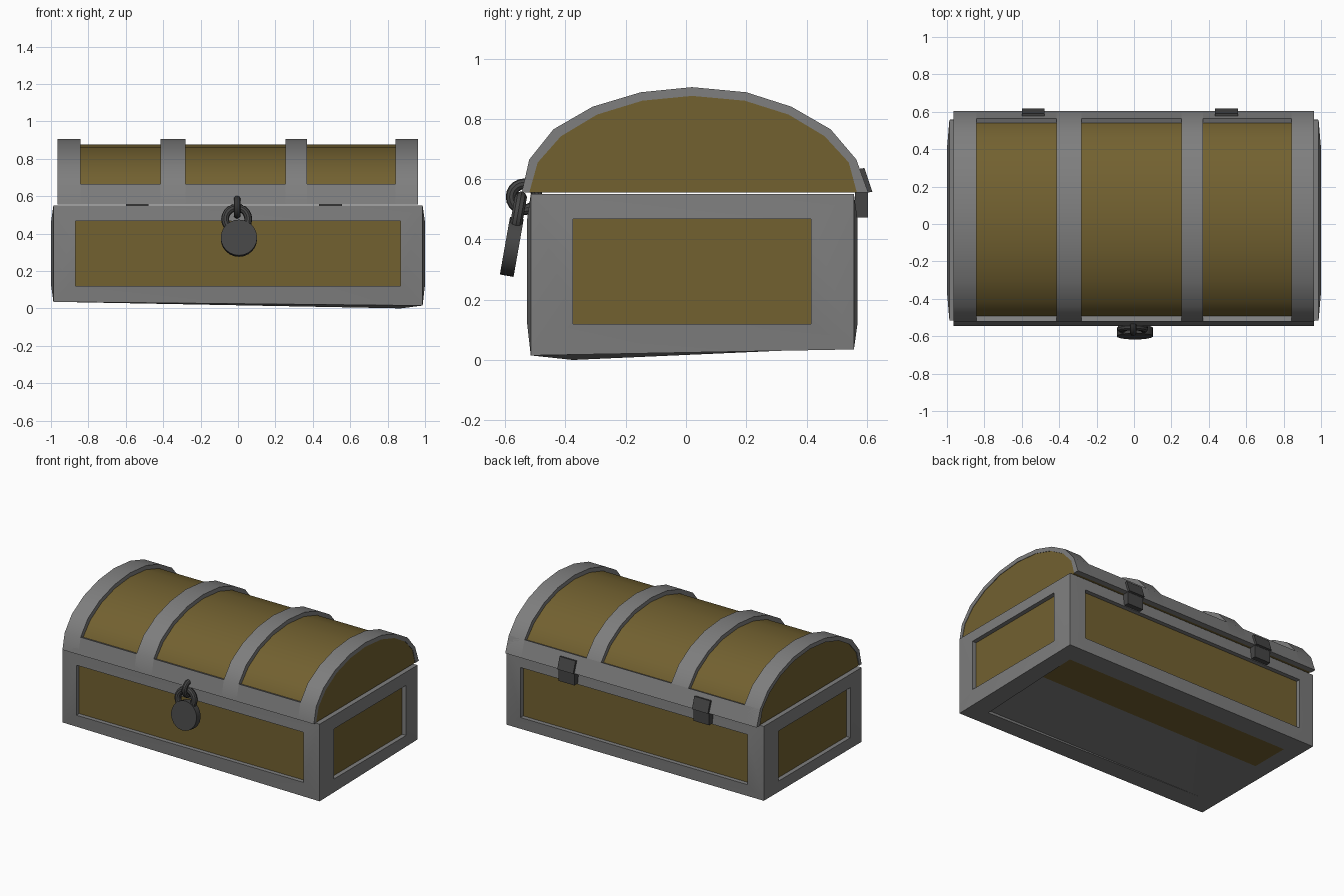
import bpy, bmesh
from math import radians

if "Cube" in bpy.data.objects:
    bpy.data.objects.remove(bpy.data.objects["Cube"])


def material(name, c):
    m = bpy.data.materials.new(name)
    m.diffuse_color = (*c, 1)
    m.use_nodes = True
    m.node_tree.nodes["Principled BSDF"].inputs["Base Color"].default_value = m.diffuse_color
    return m


GREY = material("iron", (0.21, 0.21, 0.21))
WOOD = material("wood", (0.17, 0.12, 0.03))
DARK = material("dark_iron", (0.06, 0.06, 0.06))


def finish(obj, mat):
    obj.data.materials.append(mat)
    bpy.ops.object.select_all(action='DESELECT')
    obj.select_set(True)
    bpy.context.view_layer.objects.active = obj
    bpy.ops.object.shade_smooth_by_angle(angle=radians(30))


def mesh_object(name, bm, mat):
    bmesh.ops.remove_doubles(bm, verts=bm.verts, dist=1e-5)
    bmesh.ops.recalc_face_normals(bm, faces=bm.faces)
    me = bpy.data.meshes.new(name)
    bm.to_mesh(me)
    bm.free()
    obj = bpy.data.objects.new(name, me)
    bpy.context.collection.objects.link(obj)
    finish(obj, mat)
    return obj


def face(bm, pts):
    return bm.faces.new([bm.verts.new(p) for p in pts])


def ring(bm, a, b):
    for i in range(4):
        j = (i + 1) % 4
        face(bm, (a[i], a[j], b[j], b[i]))


def extrude_x(name, profile, x0, x1, mat):
    bm = bmesh.new()
    f = face(bm, [(x0, y, z) for y, z in profile])
    r = bmesh.ops.extrude_face_region(bm, geom=[f])
    verts = [v for v in r["geom"] if isinstance(v, bmesh.types.BMVert)]
    bmesh.ops.translate(bm, verts=verts, vec=(x1 - x0, 0, 0))
    return mesh_object(name, bm, mat)


# Body: bulged frame walls with recessed wooden panels
X, YF, YB, TOP, BASE = 0.987, -0.515, 0.557, 0.55, 0.035
IX, IF, IB, Z0, Z1 = 0.87, -0.375, 0.415, 0.12, 0.467
BULGE, DEPTH = 0.012, 0.03


def low(x, y):
    return 0.015 if x > 0 and y < 0 else BASE


body = bmesh.new()
walls = [  # place(u, z, d), outer u range, inner u range
    (lambda u, z, d: (u, YF - d, z), X, -X, IX, -IX),
    (lambda u, z, d: (u, YB + d, z), X, -X, IX, -IX),
    (lambda u, z, d: (X + d, u, z), YF, YB, IF, IB),
    (lambda u, z, d: (-X - d, u, z), YF, YB, IF, IB),
]
panels = bmesh.new()
for place, a, b, c, d in walls:
    outer = []
    for u, t in ((a, 0), (b, 0), (b, 1), (a, 1)):
        p = place(u, 0, 0)
        outer.append((p[0], p[1], TOP if t else low(p[0], p[1])))
    rect = ((c, Z0), (d, Z0), (d, Z1), (c, Z1))
    inner = [place(u, z, BULGE) for u, z in rect]
    back = [place(u, z, BULGE - DEPTH) for u, z in rect]
    ring(body, outer, inner)
    ring(body, inner, back)
    face(panels, back)

# Top cap and slightly sagging underside
face(body, [(-X, YF, TOP), (X, YF, TOP), (X, YB, TOP), (-X, YB, TOP)])
corners = [(-X, YF), (X, YF), (X, YB), (-X, YB)]
inset = [(-IX, IF), (IX, IF), (IX, IB), (-IX, IB)]
rim = [(x, y, 0 if x > 0 and y < 0 else BASE) for x, y in inset]
ring(body, [(x, y, low(x, y)) for x, y in corners], rim)
floor = [(x, y, 0.018 if x > 0 and y < 0 else BASE) for x, y in inset]
face(body, [rim[1], floor[1], rim[0]])
face(body, [rim[1], floor[1], rim[2]])
mid = [(IX, 0.14, BASE), (-IX, 0.14, BASE)]
face(body, [floor[0], floor[1], mid[0]])
face(body, [floor[0], mid[0], mid[1]])
face(panels, [mid[1], mid[0], floor[2], floor[3]])
mesh_object("body_frame", body, GREY)
mesh_object("body_panels", panels, WOOD)

# Lid: wooden barrel vault with iron bands and side rails
outer = [(-0.545, .555), (-0.52, .665), (-0.44, .765), (-0.31, .84), (-0.15, .888), (0.02, .905),
         (0.2, .888), (0.35, .84), (0.48, .765), (0.565, .665), (0.605, .555)]
inner = [(-0.52, .555), (-0.492, .655), (-0.415, .742), (-0.295, .814), (-0.145, .86), (0.02, .876),
         (0.195, .86), (0.34, .814), (0.46, .742), (0.54, .655), (0.567, .555)]
extrude_x("lid_panel", inner, -0.96, 0.96, WOOD)
for i, (x0, x1) in enumerate([(-.965, -.843), (-.415, -.282), (.255, .37), (.842, .963)]):
    extrude_x(f"lid_band_{i + 1}", outer + inner[::-1], x0, x1, GREY)
for name, k in (("front", slice(0, 2)), ("back", slice(9, 11))):
    extrude_x(f"lid_rail_{name}", outer[k] + inner[k][::-1], -0.963, 0.961, GREY)

# Hinges: a straight lower leaf and a slanted upper leaf
for side, x0 in (("left", -0.6), ("right", 0.433)):
    x1 = x0 + 0.122
    extrude_x(f"hinge_lower_{side}", [(.56, .472), (.603, .472), (.603, .556), (.56, .556)], x0, x1, DARK)
    extrude_x(f"hinge_upper_{side}", [(.575, .55), (.618, .558), (.592, .637), (.555, .63)], x0, x1, DARK)

# Padlock: tilted disc, shackle and staple
tilt = (radians(80), 0, 0)
bpy.ops.mesh.primitive_cylinder_add(vertices=24, radius=0.097, depth=0.046,
                                    location=(0.005, -0.578, 0.375), rotation=tilt)
bpy.context.object.name = "padlock_body"
finish(bpy.context.object, DARK)
for name, loc, rot, major, minor in (
        ("padlock_shackle", (-0.007, -0.559, 0.477), tilt, 0.062, 0.021),
        ("lid_staple", (-0.005, -0.537, 0.541), (0, radians(90), 0), 0.043, 0.018)):
    bpy.ops.mesh.primitive_torus_add(major_segments=20, minor_segments=10, major_radius=major,
                                     minor_radius=minor, location=loc, rotation=rot)
    bpy.context.object.name = name
    finish(bpy.context.object, DARK)
